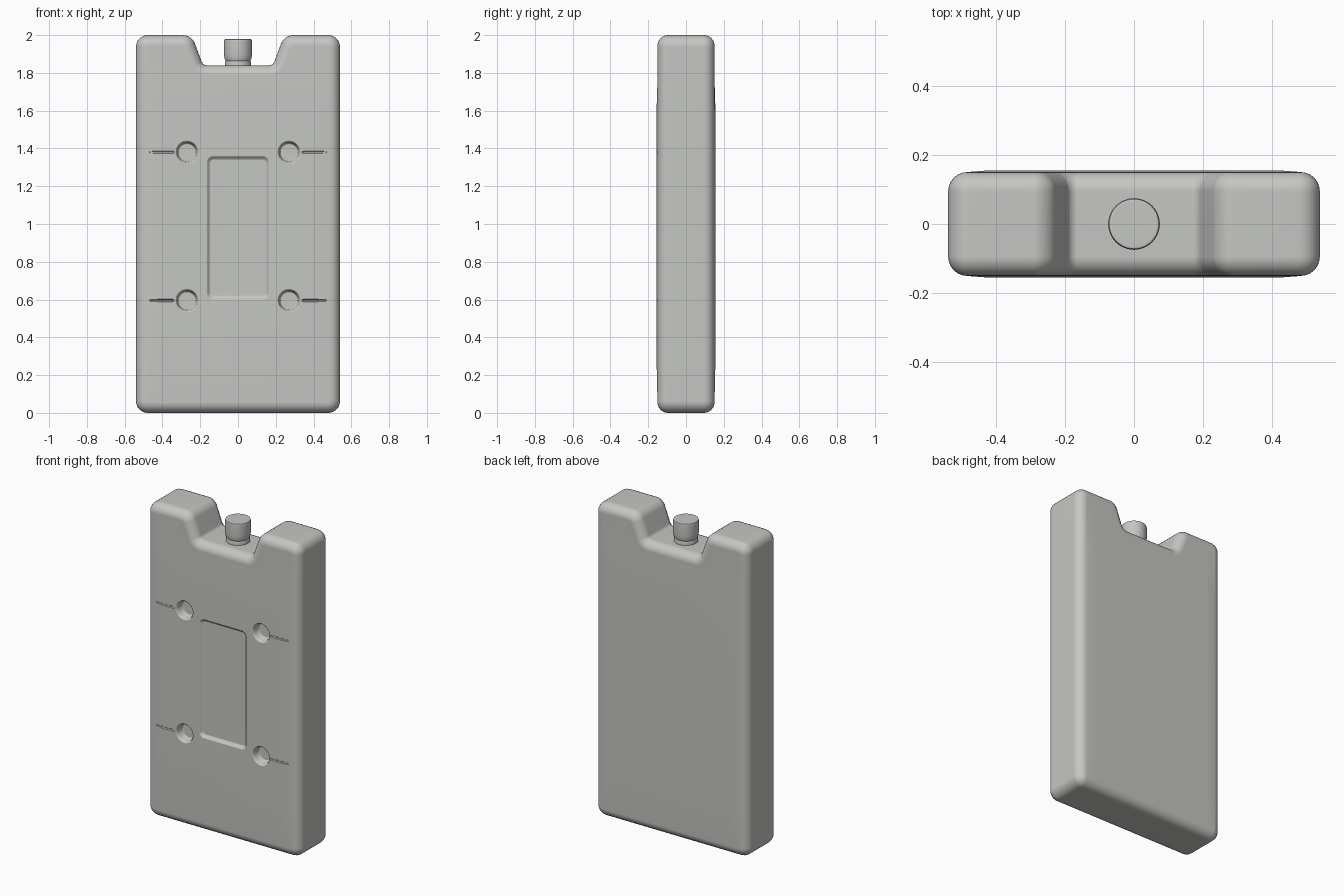
import bpy, bmesh, math
from mathutils import Vector

cube = bpy.data.objects.get("Cube")
if cube:
    bpy.data.objects.remove(cube, do_unlink=True)

grey = bpy.data.materials.new("light_grey_plastic")
grey.use_nodes = True
COLOUR = (0.56, 0.57, 0.545, 1)
grey.diffuse_color = COLOUR
grey.node_tree.nodes["Principled BSDF"].inputs["Base Color"].default_value = COLOUR


def make_object(name, bm):
    bmesh.ops.recalc_face_normals(bm, faces=bm.faces)
    mesh = bpy.data.meshes.new(name)
    bm.to_mesh(mesh)
    bm.free()
    mesh.materials.append(grey)
    obj = bpy.data.objects.new(name, mesh)
    bpy.context.collection.objects.link(obj)
    return obj


def select(obj):
    bpy.ops.object.select_all(action='DESELECT')
    obj.select_set(True)
    bpy.context.view_layer.objects.active = obj


def rounded_outline(w, h, r, steps=8):
    """Rounded rectangle of half size w by h, as (x, z) points."""
    points = []
    for i, (sx, sz) in enumerate([(1, 1), (-1, 1), (-1, -1), (1, -1)]):
        for k in range(steps):
            a = math.pi / 2 * (i + (k + 0.5) / steps)
            points.append((sx * (w - r) + r * math.cos(a), sz * (h - r) + r * math.sin(a)))
    return points


def loft(bm, cx, cz, rings):
    """Skin rounded rectangles (w, h, r, y) into a closed plug."""
    loops = [[bm.verts.new((cx + x, y, cz + z)) for x, z in rounded_outline(w, h, r)]
             for w, h, r, y in rings]
    for a, b in zip(loops, loops[1:]):
        for i in range(len(a)):
            j = (i + 1) % len(a)
            bm.faces.new((a[i], a[j], b[j], b[i]))
    bm.faces.new(loops[0])
    bm.faces.new(loops[-1])


# Body: notched slab
W, D, FLOOR = 0.54, 0.151, 1.84
half = [(W, 0), (W, 2), (0.245, 2), (0.185, FLOOR)]
profile = half + [(-x, z) for x, z in reversed(half)]
bm = bmesh.new()
face = bm.faces.new([bm.verts.new((x, -D, z)) for x, z in profile])
new = bmesh.ops.extrude_face_region(bm, geom=[face])["geom"]
bmesh.ops.translate(bm, vec=(0, 2 * D, 0), verts=[v for v in new if isinstance(v, bmesh.types.BMVert)])
bmesh.ops.recalc_face_normals(bm, faces=bm.faces)


def bevel_depth_edges(test, offset, segments):
    edges = [e for e in bm.edges
             if abs(e.verts[0].co.y - e.verts[1].co.y) > D and test(e.verts[0].co)]
    bmesh.ops.bevel(bm, geom=edges, offset=offset, segments=segments, profile=0.5, affect='EDGES')


# Outer corners, notch lips and notch floor corners, then the rims
bevel_depth_edges(lambda c: abs(c.x) > 0.53, 0.062, 6)
bevel_depth_edges(lambda c: c.z > 1.99 and abs(c.x) < 0.26, 0.045, 5)
bevel_depth_edges(lambda c: abs(c.z - FLOOR) < 0.005 and abs(c.x) < 0.2, 0.02, 3)
rims = [e for e in bm.edges if abs(e.verts[0].co.y - e.verts[1].co.y) < 0.001]
bmesh.ops.bevel(bm, geom=rims, offset=0.056, segments=6, profile=0.5, affect='EDGES')

# Slight swelling of the broad faces
BX, BOTTOM, TOP = 0.42, 0.28, 1.6
for co, no in [((BX, 0, 0), (1, 0, 0)), ((-BX, 0, 0), (1, 0, 0)),
               ((0, 0, BOTTOM), (0, 0, 1)), ((0, 0, TOP), (0, 0, 1)), ((0, 0, 1.76), (0, 0, 1))]:
    bmesh.ops.bisect_plane(bm, geom=bm.verts[:] + bm.edges[:] + bm.faces[:],
                           plane_co=Vector(co), plane_no=Vector(no), dist=0.0001)
for v in bm.verts:
    if abs(v.co.x) < BX + 0.005 and BOTTOM - 0.005 < v.co.z < TOP + 0.005 and abs(v.co.y) > D - 0.002:
        v.co.y += math.copysign(0.005, v.co.y)
body = make_object("body", bm)

# Plugs that press the front recesses: panel, dimples and fine grooves
bm = bmesh.new()
S = -D - 0.005
loft(bm, 0, 0.98, [(0.168, 0.383, 0.035, S - 0.03), (0.168, 0.383, 0.035, S - 0.001),
                   (0.161, 0.376, 0.03, S + 0.005), (0.152, 0.365, 0.022, S + 0.016),
                   (0.145, 0.358, 0.016, S + 0.019)])
for side in (-1, 1):
    for z in (0.595, 1.38):
        loft(bm, side * 0.27, z, [(r, r, r, S + d) for r, d in
             [(0.064, -0.03), (0.064, -0.001), (0.058, 0.004), (0.054, 0.012),
              (0.048, 0.045), (0.042, 0.05)]])
        loft(bm, side * 0.405, z, [(0.066, 0.007, 0.006, S - 0.02), (0.066, 0.007, 0.006, S),
                                   (0.062, 0.003, 0.002, S + 0.006)])
plugs = make_object("recess_cutter", bm)
plugs.hide_render = True
cut = body.modifiers.new("recesses", 'BOOLEAN')
cut.operation = 'DIFFERENCE'
cut.solver = 'EXACT'
cut.object = plugs
select(body)
bpy.ops.object.modifier_apply(modifier=cut.name)
bpy.data.objects.remove(plugs, do_unlink=True)


def turned(name, outline, segments=48):
    """Closed solid of revolution about z from (radius, z) points."""
    bm = bmesh.new()
    loops = [[bm.verts.new((r * math.cos(2 * math.pi * i / segments),
                            r * math.sin(2 * math.pi * i / segments), z))
              for i in range(segments)] for r, z in outline]
    for a, b in zip(loops, loops[1:]):
        for i in range(segments):
            j = (i + 1) % segments
            bm.faces.new((a[i], a[j], b[j], b[i]))
    bm.faces.new(loops[0])
    bm.faces.new(loops[-1])
    return make_object(name, bm)


# Filler neck and screw cap
neck = turned("filler_neck", [(0.07, 1.82), (0.07, 1.856), (0.066, 1.862), (0.062, 1.87)])
cap = turned("screw_cap", [(0.058, 1.862), (0.066, 1.864), (0.071, 1.874), (0.075, 1.9),
                           (0.075, 1.968), (0.072, 1.977), (0.065, 1.98)])

for obj in (body, neck, cap):
    select(obj)
    bpy.ops.object.shade_smooth_by_angle(angle=math.radians(40))
    weighted = obj.modifiers.new("even_shading", 'WEIGHTED_NORMAL')
    weighted.keep_sharp = True
